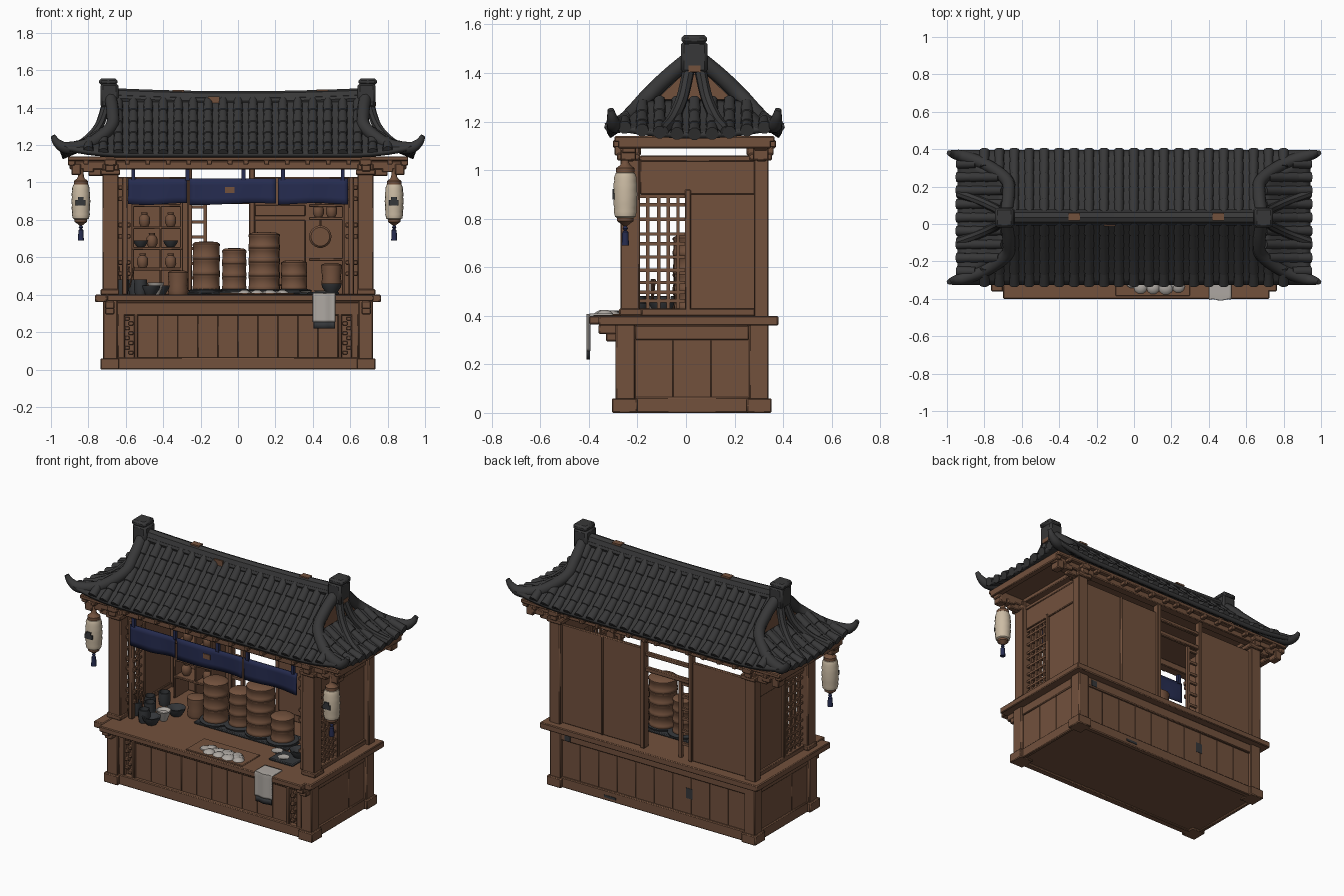
import bpy, bmesh, math, random
from mathutils import Vector
random.seed(4)

def mat(name, r, g, b):
    m = bpy.data.materials.new(name)
    m.diffuse_color = (r, g, b, 1)
    return m

WOOD = mat("warm_brown_wood", .168, .082, .046)
TILE = mat("charcoal_tile", .039, .039, .040)
NAVY = mat("navy_cloth", .019, .025, .080)
PAPER = mat("cream_paper", .60, .50, .37)
LINEN = mat("grey_linen", .42, .39, .36)
IRON = mat("dark_iron", .035, .038, .042)

def finish(name, bm, m, bevel=0, solid=0, angle=40):
    bmesh.ops.recalc_face_normals(bm, faces=bm.faces)
    me = bpy.data.meshes.new(name)
    bm.to_mesh(me)
    bm.free()
    me.materials.append(m)
    me.polygons.foreach_set("use_smooth", [True] * len(me.polygons))
    me.set_sharp_from_angle(angle=math.radians(angle))
    ob = bpy.data.objects.new(name, me)
    bpy.context.collection.objects.link(ob)
    if solid:
        s = ob.modifiers.new("thickness", 'SOLIDIFY')
        s.thickness, s.offset = solid, 0
    if bevel:
        b = ob.modifiers.new("soft_edges", 'BEVEL')
        b.width, b.segments = bevel, 1
    return ob

def boxes(name, m, items, mirror=True, bevel=.005):
    """Boxes given as x0,x1,y0,y1,z0,z1; mirrored over x unless they span it."""
    bm = bmesh.new()
    for x0, x1, y0, y1, z0, z1 in items:
        for s in ((1, -1) if mirror and x0 * x1 > 0 else (1,)):
            v = [bm.verts.new((s * x, y, z)) for x in (x0, x1) for y in (y0, y1) for z in (z0, z1)]
            for f in ((0, 1, 3, 2), (4, 6, 7, 5), (0, 4, 5, 1), (2, 3, 7, 6), (0, 2, 6, 4), (1, 5, 7, 3)):
                bm.faces.new([v[i] for i in f])
    return finish(name, bm, m, bevel)

def loft(bm, rings):
    vs = [[bm.verts.new(p) for p in r] for r in rings]
    n = len(vs[0])
    for a, b in zip(vs, vs[1:]):
        for i in range(n):
            bm.faces.new((a[i], a[(i + 1) % n], b[(i + 1) % n], b[i]))
    bm.faces.new(vs[0])
    bm.faces.new(vs[-1][::-1])

def tube(bm, pts, radii, n=8):
    pts = [Vector(p) for p in pts]
    rings = []
    for i, p in enumerate(pts):
        t = (pts[min(i + 1, len(pts) - 1)] - pts[max(i - 1, 0)]).normalized()
        ref = Vector((0, 0, 1)) if abs(t.z) < .95 else Vector((1, 0, 0))
        a = t.cross(ref).normalized()
        b = a.cross(t)
        rings.append([p + radii[i] * (a * math.cos(k * math.tau / n) + b * math.sin(k * math.tau / n)) for k in range(n)])
    loft(bm, rings)

def lathe(name, m, prof, spots, n=16):
    bm = bmesh.new()
    for cx, cy, cz in spots:
        loft(bm, [[(cx + r * math.cos(k * math.tau / n), cy + r * math.sin(k * math.tau / n), cz + z) for k in range(n)] for r, z in prof])
    return finish(name, bm, m)

def spline(P, n=6):
    P = [Vector(p) for p in P]
    Q = [2 * P[0] - P[1]] + P + [2 * P[-1] - P[-2]]
    out = []
    for i in range(1, len(Q) - 2):
        a, b, c, d = Q[i - 1:i + 3]
        for k in range(n):
            t = k / n
            out.append(.5 * (2 * b + (c - a) * t + (2 * a - 5 * b + 4 * c - d) * t * t + (3 * b - a - 3 * c + d) * t ** 3))
    return out + [P[-1]]

def sheet(name, m, f, nu, nv, solid):
    bm = bmesh.new()
    g = [[bm.verts.new(f(i / nu, j / nv)) for j in range(nv + 1)] for i in range(nu + 1)]
    for i in range(nu):
        for j in range(nv):
            bm.faces.new((g[i][j], g[i + 1][j], g[i + 1][j + 1], g[i][j + 1]))
    return finish(name, bm, m, solid=solid)

# ---------- lower cabinet ----------
boxes("cabinet_body", WOOD, [(-.70, .70, -.25, .315, .01, .36)])
boxes("cabinet_frame", WOOD, [
    (.645, .722, -.29, -.21, 0, .37), (.645, .722, .26, .34, 0, .37),
    (.635, .735, -.305, -.20, 0, .06), (.635, .735, .25, .353, 0, .06),
    (-.65, .65, -.285, -.24, 0, .065), (-.65, .65, .30, .335, 0, .065),
    (-.65, .65, -.28, -.24, .29, .36), (-.65, .65, .30, .335, .30, .36),
    (.69, .715, -.21, .26, 0, .065), (.69, .715, -.21, .26, .30, .36),
    (.535, .555, -.28, -.24, .06, .30), (.605, .645, -.28, -.24, .06, .30)])
boxes("front_planks", WOOD, [(-.535 + i * .107, -.429 + i * .107, -.262, -.24, .06, .30) for i in range(10)], False, .0015)
boxes("back_planks", WOOD, [(-.65 + i * .13, -.521 + i * .13, .30, .32, .06, .31) for i in range(10)], False, .0015)
boxes("side_planks", WOOD, [(.69, .706, -.21 + i * .157, -.054 + i * .157, .06, .31) for i in range(3)], True, .0015)
boxes("fret_panels", WOOD, [(.56 + .02 * (i % 2), .585 + .02 * (i % 2), -.275, -.245, .08 + i * .026, .10 + i * .026) for i in range(8)], True, .003)
boxes("counter", WOOD, [(-.70, .725, -.40, -.25, .365, .40), (-.735, .735, -.27, .345, .365, .40),
    (.70, .765, -.36, .38, .36, .40), (-.75, .75, .32, .38, .36, .40)])
boxes("counter_brackets", WOOD, [(.66, .71, -.36, -.28, .325, .365), (.66, .71, -.33, -.28, .295, .33)])
boxes("dark_knots", IRON, [(-.27, -.225, .318, .322, .16, .225), (.26, .34, .334, .338, .02, .035), (.58, .62, .334, .338, .305, .345)], False, 0)

# ---------- posts and walls ----------
boxes("posts", WOOD, [(.64, .725, -.27, -.19, .39, 1.10), (.65, .725, .28, .34, .39, 1.10),
    (.635, .735, -.275, -.18, .40, .43), (.59, .62, -.22, -.19, .40, 1.03)])
boxes("jamb_carvings", WOOD, [(.575, .64, -.215, -.195, z, z + .025) for z in (.5, .56, .70, .76, .90, .96)], True, .004)
boxes("side_walls", WOOD, [(.67, .69, .01, .29, .40, .93), (.665, .70, -.19, .29, .90, 1.045),
    (.66, .705, -.19, .29, 1.035, 1.06), (.66, .705, -.005, .02, .40, .92), (.66, .705, -.19, .29, .40, .43)], True, .004)
boxes("side_lattice", WOOD, [(.675, .69, y, y + .014, .42, .92) for y in (-.165, -.12, -.08, -.04)]
    + [(.673, .692, -.19, .0, z, z + .014) for z in (.455, .49, .53, .58, .635, .69, .73, .79, .85, .885)], True, 0)
boxes("back_wall", WOOD, [(-.66, -.25, .295, .315, .40, 1.03), (.06, .66, .295, .315, .40, 1.03),
    (.06, .09, .285, .335, .40, 1.08), (-.27, -.245, .285, .33, .40, 1.08),
    (-.25, .07, .295, .32, .885, .915), (-.25, .07, .295, .32, .985, 1.01),
    (.36, .375, .30, .325, .40, 1.03)], False)
boxes("inner_panel", WOOD, [(.09, .36, .275, .297, .82, .88), (.09, .36, .28, .297, .45, .80)], False, .004)
boxes("window_lattice", WOOD, [(-.185, -.165, .29, .31, .40, .89)]
    + [(-.25, -.165, .29, .305, z, z + .016) for z in (.48, .56, .64, .70, .78, .86)], False, 0)

# ---------- eave beams and brackets ----------
boxes("eave_beams", WOOD, [(-.90, .90, -.265, -.205, 1.07, 1.115), (-.90, .90, .28, .335, 1.08, 1.12),
    (.65, .71, -.30, .37, 1.09, 1.125), (.87, .91, -.28, .35, 1.09, 1.13), (-.91, .91, -.295, .365, 1.115, 1.14)])
boxes("bracket_sets", WOOD, [b for y in (-.235, .31) for b in (
    (.63, .735, y - .05, y + .045, 1.04, 1.07), (.72, .80, y - .02, y + .02, 1.035, 1.075),
    (.77, .83, y - .03, y + .03, 1.055, 1.09), (.84, .89, y - .035, y + .03, 1.04, 1.10),
    (.66, .71, y - .06, y + .05, 1.06, 1.10))])
boxes("rafter_ends", WOOD, [(x, x + .025, y, y + .04, 1.095, 1.12)
    for x in [.03 + i * .11 for i in range(8)] for y in (-.30, .33)], True, .003)

# ---------- roof surfaces ----------
C = .035
E = 1.14
def lift(a): return .045 * max(0, (a - .6) / .35) ** 2
def front_z(x, off): return E + .31 * max(0, 1 - off / .365) ** 1.2 + lift(abs(x)) * off / .365
def side_z(x, off): return E + .14 * max(0, 1 - (x - .70) / .25) ** 1.4 + .04 * (off / .345) ** 2 * min(1, (x - .7) / .25)
def hip_x(off): return .67 + max(0, off - .2) * 1.93
for s, nm in ((-1, "front"), (1, "back")):
    def slope(u, v, s=s):
        off = .355 * v
        x = (2 * u - 1) * min(.95, hip_x(off))
        return (x, C + s * off, front_z(x, off))
    sheet(nm + "_roof_slope", TILE, slope, 32, 12, .025)
for s, nm in ((-1, "left"), (1, "right")):
    def skirt(u, v, s=s):
        x, off = .69 + .25 * u, (2 * v - 1) * (.2 + .14 * u)
        return (s * x, C + off, side_z(max(.7, x), abs(off)))
    sheet(nm + "_roof_skirt", TILE, skirt, 8, 16, .025)

# gently stepped round tile rows
def stepped(bm, f, length):
    n = max(1, round(length / .075))
    pts, rad = [], []
    for k in range(n):
        pts += [f(k / n), f((k + .95) / n)]
        rad += [.0235, .0275]
    tube(bm, pts, rad, 10)
bm = bmesh.new()
for i in range(-10, 11):
    x = i * .08
    o0 = .02 if abs(x) < .66 else .2 + (abs(x) - .67) / 1.93
    for s in (-1, 1):
        def row(t):
            off = o0 + (.362 - o0) * t
            return (x, C + s * off, front_z(x, off) + .012)
        stepped(bm, row, .362 - o0)
for j in range(-4, 5):
    off = j * .072
    x0 = .70 if abs(off) < .2 else .69 + (abs(off) - .2) * 1.78
    for s in (-1, 1):
        def row(t):
            x = x0 + (.95 - x0) * t
            return (s * x, C + off, side_z(x, abs(off)) + .008)
        stepped(bm, row, .95 - x0)
finish("tile_rows", bm, TILE)

# ridges, hips and upturned corner horns
bm = bmesh.new()
xs = [-.70 + i * .1 for i in range(15)]
for dz, r in ((1.435, .042), (1.452, .036)):
    tube(bm, [(x, C, dz + .018 * (x / .7) ** 2) for x in xs], [r] * 15, 8)
for sx in (-1, 1):
    for sy in (-1, 1):
        P = spline([(sx * .68, C + sy * .03, 1.45), (sx * .67, C + sy * .12, 1.375), (sx * .68, C + sy * .20, 1.295),
            (sx * .79, C + sy * .28, 1.21), (sx * .91, C + sy * .325, 1.185), (sx * .965, C + sy * .338, 1.21), (sx * .99, C + sy * .345, 1.25)])
        n = len(P)
        tube(bm, P, [.034 if i < n - 13 else .034 - .021 * (i - n + 13) / 12 for i in range(n)], 10)
        P = spline([(sx * .70, C + sy * .02, 1.43), (sx * .745, C + sy * .05, 1.30), (sx * .83, C + sy * .09, 1.21), (sx * .94, C + sy * .13, 1.16)])
        tube(bm, P, [.025] * len(P), 8)
finish("roof_ridges", bm, TILE)
boxes("ridge_end_blocks", TILE, [(.64, .735, -.02, .088, 1.40, 1.53), (.645, .742, -.018, .086, 1.52, 1.557)], True, .012)

# brown gable boards and bare patches
bm = bmesh.new()
for s in (-1, 1):
    loft(bm, [[(s * x, C - .20, 1.25), (s * x, C + .20, 1.25), (s * x, C, 1.44)] for x in (.655, .685)])
finish("gable_boards", bm, WOOD)
boxes("worn_patches", WOOD, [(-.16, -.10, -.011, -.003, 1.425, 1.46), (-.35, -.29, .02, .06, 1.484, 1.4945),
    (.42, .48, .02, .06, 1.487, 1.4975), (.725, .737, .01, .06, 1.405, 1.43)], False, 0)

# ---------- banner ----------
for k, (a, b) in enumerate(((-.587, -.272), (-.258, .203), (.213, .587))):
    sheet("banner_%d" % (k + 1), NAVY, lambda u, v: (a + (b - a) * u, -.245 + .004 * math.sin(u * 9 + k) * v,
        1.02 - (.135 + .005 * math.sin(u * 5 + k)) * v), 16, 4, .006)
boxes("banner_loops", NAVY, [(x - .010, x + .010, -.255, -.235, 1.01, 1.075) for x in (-.56, -.27, .03, .24, .56)], False, 0)
boxes("banner_patch", WOOD, [(-.07, -.02, -.254, -.248, .945, .975)], False, 0)

# ---------- lanterns ----------
LX = [(x, -.25, 0) for x in (-.84, .835)]
lathe("lantern_paper", PAPER, [(.03, .80), (.043, .808), (.048, .83), (.046, .845), (.050, .86), (.048, .88), (.051, .90),
    (.048, .92), (.050, .94), (.046, .955), (.047, .97), (.04, .988), (.03, .992)], LX, 18)
lathe("lantern_caps", WOOD, [(.03, .985), (.038, .99), (.038, 1.008), (.022, 1.02), (.016, 1.03), (.012, 1.10)], LX, 12)
lathe("lantern_bases", WOOD, [(.008, .77), (.02, .78), (.034, .79), (.034, .805)], LX, 12)
lathe("lantern_tassels", NAVY, [(.016, .69), (.013, .745), (.006, .752), (.012, .76), (.005, .772)], LX, 10)
boxes("lantern_marks", IRON, [(x - .028, x + .024, -.3035, -.295, .878, .905) for x in (-.84, .835)]
    + [(x - .016, x + .014, -.3035, -.296, .90, .922) for x in (-.84, .835)], False, 0)

# ---------- steamer baskets on trays ----------
for k, (x, y, r, z0, z1) in enumerate(((-.17, .02, .074, .425, .685), (-.02, .05, .066, .425, .65), (.14, .03, .085, .425, .735), (.30, .02, .07, .425, .585))):
    n = max(2, round((z1 - z0) / .075))
    h = (z1 - z0 - .012) / n
    prof = []
    for i in range(n):
        a = z0 + i * h
        prof += [(r * .97, a), (r, a + .005), (r, a + .018), (r * .97, a + .022), (r * .97, a + h - .014), (r, a + h - .01), (r, a + h - .002)]
    prof += [(r * .8, z1 - .004), (r * .3, z1), (.01, z1)]
    lathe("steamer_basket_%d" % (k + 1), WOOD, prof, [(x, y, 0)], 20)
lathe("steamer_trays", IRON, [(.07, .40), (.09, .41), (.095, .425), (.07, .43)], [(-.17, .02, 0), (-.02, .05, 0), (.14, .03, 0), (.30, .02, 0)], 16)
boxes("stove_plate", IRON, [(-.27, .39, -.06, .13, .40, .415), (.37, .54, -.22, -.08, .40, .415)], False)

# ---------- counter goods ----------
boxes("dough_board", WOOD, [(-.10, .30, -.385, -.20, .40, .408)], False)
bm = bmesh.new()
for i in range(12):
    x, y, r = -.01 + i * .0225, -.31 + .03 * math.sin(i * 2.2), random.uniform(.032, .045)
    loft(bm, [[(x + q * r * math.cos(k * math.tau / 10), y + q * r * math.sin(k * math.tau / 10), z) for k in range(10)] for q, z in ((1, .406), (.9, .413), (.4, .418 + .003 * (i % 3)))])
finish("flour_and_dough", bm, LINEN)
sheet("towel", LINEN, lambda u, v: (.40 + .12 * u, (-.30 - .10 * v / .35 if v < .35 else -.402 + .004 * math.sin(u * 9)),
    .405 if v < .35 else .405 - .15 * (v - .35) / .65), 10, 20, .008)
sheet("towel_hem", IRON, lambda u, v: (.405 + .113 * u, -.402 + .004 * math.sin(u * 9), .255 - .035 * v), 10, 2, .007)
lathe("dark_pots", IRON, [(.03, .40), (.036, .43), (.034, .48), (.028, .482), (.026, .45)],
    [(-.62, -.14, 0), (-.55, -.10, 0), (-.60, -.03, 0), (-.52, -.2, 0), (-.56, .06, 0)], 12)
lathe("bowls", LINEN, [(.02, .40), (.036, .44), (.045, .465), (.04, .465), (.025, .45)], [(-.44, -.12, 0)], 14)
lathe("plates", LINEN, [(.02, .41), (.035, .422), (.03, .422), (.02, .418)], [(.44, -.17, 0), (.36, -.12, 0)], 14)
lathe("dark_bowls", IRON, [(.03, .40), (.05, .43), (.055, .45), (.045, .45), (.02, .43)], [(-.42, -.02, 0), (-.47, -.2, 0), (.50, -.1, .01)], 14)
lathe("small_baskets", WOOD, [(.05, .40), (.055, .42), (.05, .45), (.055, .50), (.055, .52), (.03, .53)], [(-.32, .04, 0), (.50, .08, .04)], 16)
bm = bmesh.new()
for i in range(5):
    x = -.64 + .015 * i
    tube(bm, [(x, -.14, .44), (x + .012 * (i - 2), -.14 + .01 * (i % 2), .55)], [.004, .006], 6)
finish("utensils", bm, WOOD)

# ---------- shelves and hanging pan ----------
boxes("shelves", WOOD, [(-.57, -.555, .16, .30, .40, .90), (-.42, -.41, .16, .30, .40, .90), (-.31, -.295, .16, .30, .40, .90)]
    + [(-.57, -.295, .16, .30, z, z + .015) for z in (.53, .64, .75, .87)]
    + [(.38, .57, .18, .30, z, z + .015) for z in (.58, .80, .87)] + [(.555, .57, .18, .30, .40, .90)], False, .003)
lathe("shelf_jars", WOOD, [(.02, 0), (.03, .02), (.028, .05), (.015, .065), (.018, .075)],
    [(x, .21, z) for x, z in ((-.51, .545), (-.46, .655), (-.36, .545), (-.36, .765), (-.50, .765), (.43, .815), (.50, .815))], 12)
lathe("shelf_bowls", IRON, [(.02, 0), (.035, .02), (.04, .035), (.03, .035)], [(-.36, .2, .655), (-.52, .2, .655)], 12)
bm = bmesh.new()
tube(bm, [(.44, .25, .71), (.44, .235, .71), (.44, .225, .71)], [.055, .06, .05], 18)
tube(bm, [(.44, .24, .76), (.44, .24, .82)], [.007, .007], 6)
finish("hanging_pan", bm, WOOD)
